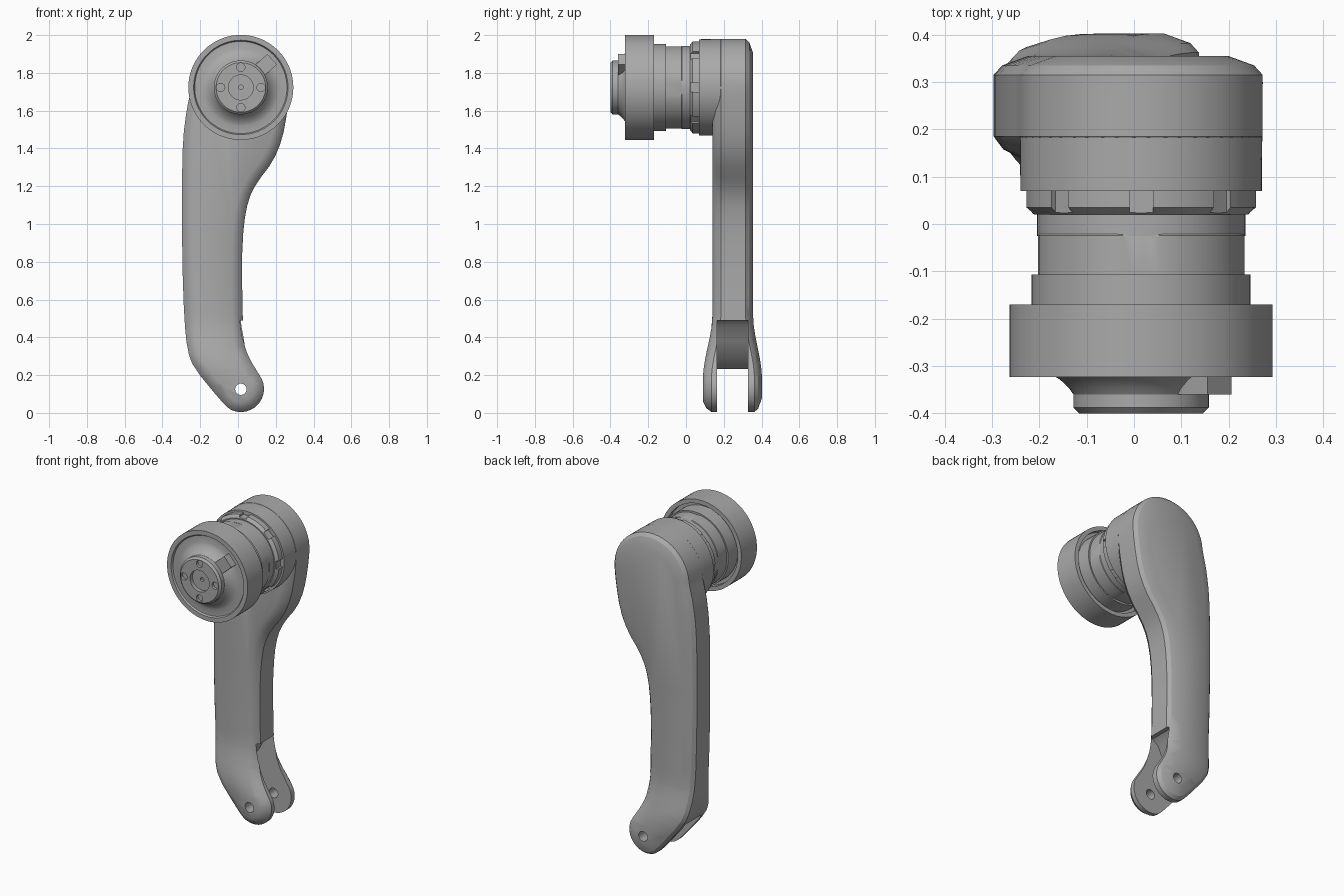
import bpy, bmesh, math
from mathutils import Vector, Matrix

if "Cube" in bpy.data.objects:
    bpy.data.objects.remove(bpy.data.objects["Cube"])

grey = bpy.data.materials.new("matte_grey")
grey.use_nodes = True
COLOUR = (0.4, 0.4, 0.4, 1)
grey.diffuse_color = COLOUR
grey.node_tree.nodes["Principled BSDF"].inputs["Base Color"].default_value = COLOUR

CX, CZ = 0.015, 1.723  # rotation axis of the drum, along y


def finish(name, bm):
    bmesh.ops.recalc_face_normals(bm, faces=bm.faces)
    me = bpy.data.meshes.new(name)
    bm.to_mesh(me)
    bm.free()
    me.materials.append(grey)
    ob = bpy.data.objects.new(name, me)
    bpy.context.collection.objects.link(ob)
    return ob


def select(ob):
    bpy.ops.object.select_all(action='DESELECT')
    ob.select_set(True)
    bpy.context.view_layer.objects.active = ob


def smooth(ob, angle=28):
    select(ob)
    bpy.ops.object.shade_smooth_by_angle(angle=math.radians(angle))


def cut(ob, cutters):
    select(ob)
    for c in cutters:
        c.hide_render = True
        mod = ob.modifiers.new("cut", 'BOOLEAN')
        mod.operation, mod.object, mod.solver = 'DIFFERENCE', c, 'EXACT'
        bpy.ops.object.modifier_apply(modifier=mod.name)
        bpy.data.objects.remove(c)


def lathe(name, profile, x=CX, z=CZ, n=72):
    """Revolve (radius, y) points around a y axis; ends are capped."""
    bm = bmesh.new()
    rings = []
    for r, y in profile:
        rings.append([bm.verts.new((x + r * math.sin(a), y, z + r * math.cos(a)))
                      for a in (math.tau * i / n for i in range(n))])
    for a, b in zip(rings, rings[1:]):
        for i in range(n):
            j = (i + 1) % n
            bm.faces.new((a[i], a[j], b[j], b[i]))
    bm.faces.new(rings[0])
    bm.faces.new(rings[-1])
    return finish(name, bm)


def prism(name, outline, y0, y1):
    """Extrude an (x, z) outline from y0 to y1."""
    bm = bmesh.new()
    face = bm.faces.new([bm.verts.new((x, y0, z)) for x, z in outline])
    ext = bmesh.ops.extrude_face_region(bm, geom=[face])
    bmesh.ops.translate(bm, vec=(0, y1 - y0, 0),
                        verts=[v for v in ext["geom"] if isinstance(v, bmesh.types.BMVert)])
    return finish(name, bm)


def box(name, size, matrix):
    bm = bmesh.new()
    bmesh.ops.create_cube(bm, size=1)
    bmesh.ops.scale(bm, vec=size, verts=bm.verts)
    bmesh.ops.transform(bm, matrix=matrix, verts=bm.verts)
    return finish(name, bm)


def radial(angle, r, y):
    """Placement at an angle around the drum axis, local z pointing outward."""
    return (Matrix.Translation((CX, y, CZ)) @ Matrix.Rotation(angle, 4, 'Y')
            @ Matrix.Translation((0, 0, r)))


def round_off(points):
    """One pass of corner cutting."""
    out = []
    for p, q in zip(points, points[1:] + points[:1]):
        p, q = Vector(p), Vector(q)
        out += [p.lerp(q, 0.25), p.lerp(q, 0.75)]
    return out


# Arm outline: left edge down, round fork tip, right edge up, round head
outline = [(-.27, 1.62), (-.292, 1.45), (-.297, 1.2), (-.295, .8), (-.285, .5),
           (-.268, .33), (-.235, .24), (-.1, .075)]
outline += [(.015 + .124 * math.cos(a), .127 + .124 * math.sin(a))
            for a in (math.radians(d) for d in range(-120, 41, 20))]
outline += [(.058, .29), (.03, .37), (.025, .5), (.02, .8), (.03, 1.0), (.055, 1.13),
            (.1, 1.22), (.185, 1.33), (.235, 1.45), (.262, 1.6)]
outline += [(CX + .259 * math.cos(a), CZ + .259 * math.sin(a))
            for a in (math.radians(d) for d in range(0, 181, 15))]

# Arm solid with a broad soft rim on both faces
arm = prism("arm", round_off(outline), .185, .315)
bm = bmesh.new()
bm.from_mesh(arm.data)
for side, steps in ((-1, ((.02, .158), (.035, .14))),
                    (1, ((.018, .335), (.055, .355)))):
    face = next(f for f in bm.faces if f.normal.y * side > .9)
    for width, y in steps:
        bmesh.ops.inset_individual(bm, faces=[face], thickness=width, use_even_offset=True)
        for v in face.verts:
            v.co.y = y
# Flare of the fork cheeks near the bottom
for z in (.15, .2, .25, .3, .35, .4, .45, .52):
    bmesh.ops.bisect_plane(bm, geom=bm.verts[:] + bm.edges[:] + bm.faces[:],
                           plane_co=(0, 0, z), plane_no=(0, 0, 1))
for v in bm.verts:
    t = min(1, max(0, (.52 - v.co.z) / .34))
    v.co.y += (.047 if v.co.y > .25 else -.05) * t * t * (3 - 2 * t)
bm.to_mesh(arm.data)
bm.free()

# Fork slot with sloping floor, and pin hole
slot = prism("slot_cutter", [(.4, .49), (.0, .49), (-.04, .46), (-.08, .38), (-.16, .27),
                             (-.23, .23), (-.4, .23), (-.4, -.1), (.4, -.1)], .163, .328)
pin = lathe("pin_cutter", [(.03, 0), (.03, .5)], .015, .125, 32)
cut(arm, [slot, pin])
smooth(arm)

# Round head boss in front of the arm
smooth(lathe("head_boss", [(.255, .07), (.257, .3)]))

# Castellated locking collar
collar = lathe("locking_collar", [(.226, .02), (.244, .035), (.244, .072)])
cut(collar, [box("notch_cutter", (.05, .1, .04), radial(math.tau * i / 8, .25, .06))
             for i in range(8)])
smooth(collar)

# Neck and body, with four wrench flats
smooth(lathe("neck", [(.22, -.025), (.22, .025)]))
body = lathe("body", [(.216, -.017), (.223, -.024), (.223, -.107)])
for v in body.data.vertices:
    v.co.x = CX + max(-.218, min(.218, v.co.x - CX))
    v.co.z = CZ + max(-.218, min(.218, v.co.z - CZ))
smooth(body)
smooth(lathe("body_step", [(.231, -.107), (.231, -.21)]))

# Drum: hollow at the back, dished at the front, flaring into the hub
drum = lathe("drum", [(.2, -.2), (.252, -.2), (.252, -.17), (.278, -.17), (.278, -.323),
                      (.25, -.323), (.244, -.313), (.205, -.313), (.19, -.318),
                      (.172, -.328), (.152, -.347), (.143, -.36), (.143, -.388),
                      (.131, -.4), (.066, -.4), (.066, -.375), (.012, -.375), (.012, -.36)])
# Bolt holes in the hub
cut(drum, [lathe("bolt_cutter", [(.022, -.45), (.022, -.383)],
                 CX + .107 * math.sin(a), CZ + .107 * math.cos(a), 24)
           for a in (math.tau * i / 4 for i in range(4))])
smooth(drum)

# Index tab on the drum face
box("index_tab", (.075, .055, .09), radial(math.radians(48), .178, -.3325))
